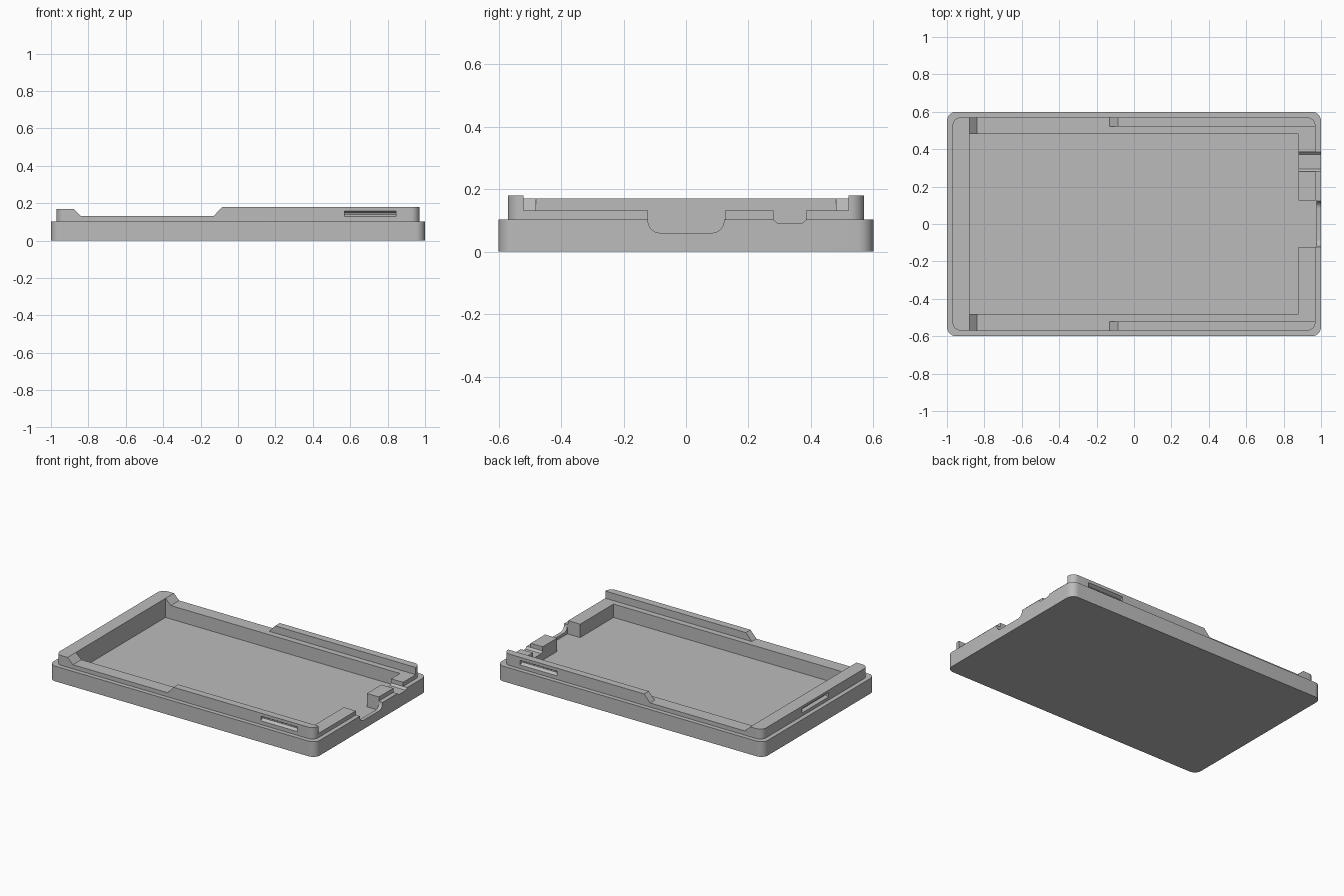
import bpy
import bmesh
import math
from mathutils import Vector

cube = bpy.data.objects.get("Cube")
if cube:
    bpy.data.objects.remove(cube, do_unlink=True)

grey = bpy.data.materials.new("light grey plastic")
grey.use_nodes = True
colour = (0.5, 0.5, 0.5, 1)
grey.diffuse_color = colour
grey.node_tree.nodes["Principled BSDF"].inputs["Base Color"].default_value = colour


def prism(name, profile, axis, start, end):
    """Extrude a 2D profile along an axis; the profile uses the other two axes in order."""
    bm = bmesh.new()
    verts = []
    for p in profile:
        co = list(p)
        co.insert(axis, start)
        verts.append(bm.verts.new(co))
    face = bm.faces.new(verts)
    grown = bmesh.ops.extrude_face_region(bm, geom=[face])["geom"]
    shift = Vector((0, 0, 0))
    shift[axis] = end - start
    bmesh.ops.translate(bm, vec=shift, verts=[g for g in grown if isinstance(g, bmesh.types.BMVert)])
    bmesh.ops.recalc_face_normals(bm, faces=bm.faces[:])
    mesh = bpy.data.meshes.new(name)
    bm.to_mesh(mesh)
    bm.free()
    mesh.materials.append(grey)
    obj = bpy.data.objects.new(name, mesh)
    bpy.context.collection.objects.link(obj)
    return obj


def box(name, x0, x1, y0, y1, z0, z1):
    return prism(name, [(x0, y0), (x1, y0), (x1, y1), (x0, y1)], 2, z0, z1)


def rounded_slab(name, hx, hy, radius, z0, z1, steps=8):
    outline = []
    for i, (sx, sy) in enumerate([(1, 1), (-1, 1), (-1, -1), (1, -1)]):
        for k in range(steps + 1):
            a = math.pi / 2 * (i + k / steps)
            outline.append((sx * (hx - radius) + radius * math.cos(a),
                            sy * (hy - radius) + radius * math.sin(a)))
    return prism(name, outline, 2, z0, z1)


def combine(target, tool, operation="DIFFERENCE"):
    mod = target.modifiers.new("cut", "BOOLEAN")
    mod.operation = operation
    mod.solver = "EXACT"
    mod.object = tool
    bpy.context.view_layer.objects.active = target
    bpy.ops.object.modifier_apply(modifier=mod.name)
    bpy.data.objects.remove(tool, do_unlink=True)


# Outer tray and the narrower lip standing on it
tray = rounded_slab("case_tray", 1.0, 0.6, 0.05, 0, 0.103)
lip = rounded_slab("lip", 0.97, 0.57, 0.045, 0.05, 0.18)

# Lip height along the length: raised end, low middle, tall side rails
combine(lip, prism("lip_steps", [(-1.1, 0.17), (-0.88, 0.17), (-0.84, 0.131), (-0.13, 0.131),
                                 (-0.085, 0.18), (-0.085, 0.3), (-1.1, 0.3)], 1, -1, 1))
combine(lip, box("rail_gap", -0.5, 1.2, -0.52, 0.52, 0.131, 0.3))
combine(tray, lip, "UNION")

# Main cavity and the pocket behind the port
combine(tray, box("cavity", -0.88, 0.88, -0.48, 0.48, 0.04, 0.4))
combine(tray, box("port_pocket", 0.8, 0.975, -0.122, 0.125, 0.04, 0.4))

# Port opening with rounded lower corners
r, half, low = 0.04, 0.122, 0.06
port = [(half, 0.3), (-half, 0.3)]
for side in (-1, 1):
    arc = [(side * (half - r + r * math.cos(a)), low + r - r * math.sin(a))
           for a in [math.pi / 2 * k / 8 for k in range(9)]]
    port += arc if side < 0 else arc[::-1]
combine(tray, prism("port_opening", port, 0, 0.93, 1.2))

# Small chamfered notch through the end wall
combine(tray, prism("end_notch", [(0.28, 0.3), (0.28, 0.103), (0.294, 0.09), (0.371, 0.09),
                                  (0.385, 0.103), (0.385, 0.3)], 0, 0.8, 1.2))

# Snap grooves with sloped sides: one in each rail, one in the raised end
for side in (-1, 1):
    groove = [(side * d, z) for d, z in [(0.6, 0.177), (0.55, 0.147), (0.55, 0.14), (0.6, 0.11)]]
    combine(tray, prism("rail_groove", groove, 0, 0.57, 0.845))
end_groove = [(-1.0, 0.172), (-0.95, 0.142), (-0.95, 0.135), (-1.0, 0.107)]
combine(tray, prism("end_groove", end_groove, 1, -0.14, 0.14))

# Smooth the rounded corners only
bpy.ops.object.select_all(action="DESELECT")
tray.select_set(True)
bpy.context.view_layer.objects.active = tray
bpy.ops.object.shade_smooth_by_angle(angle=math.radians(30))
